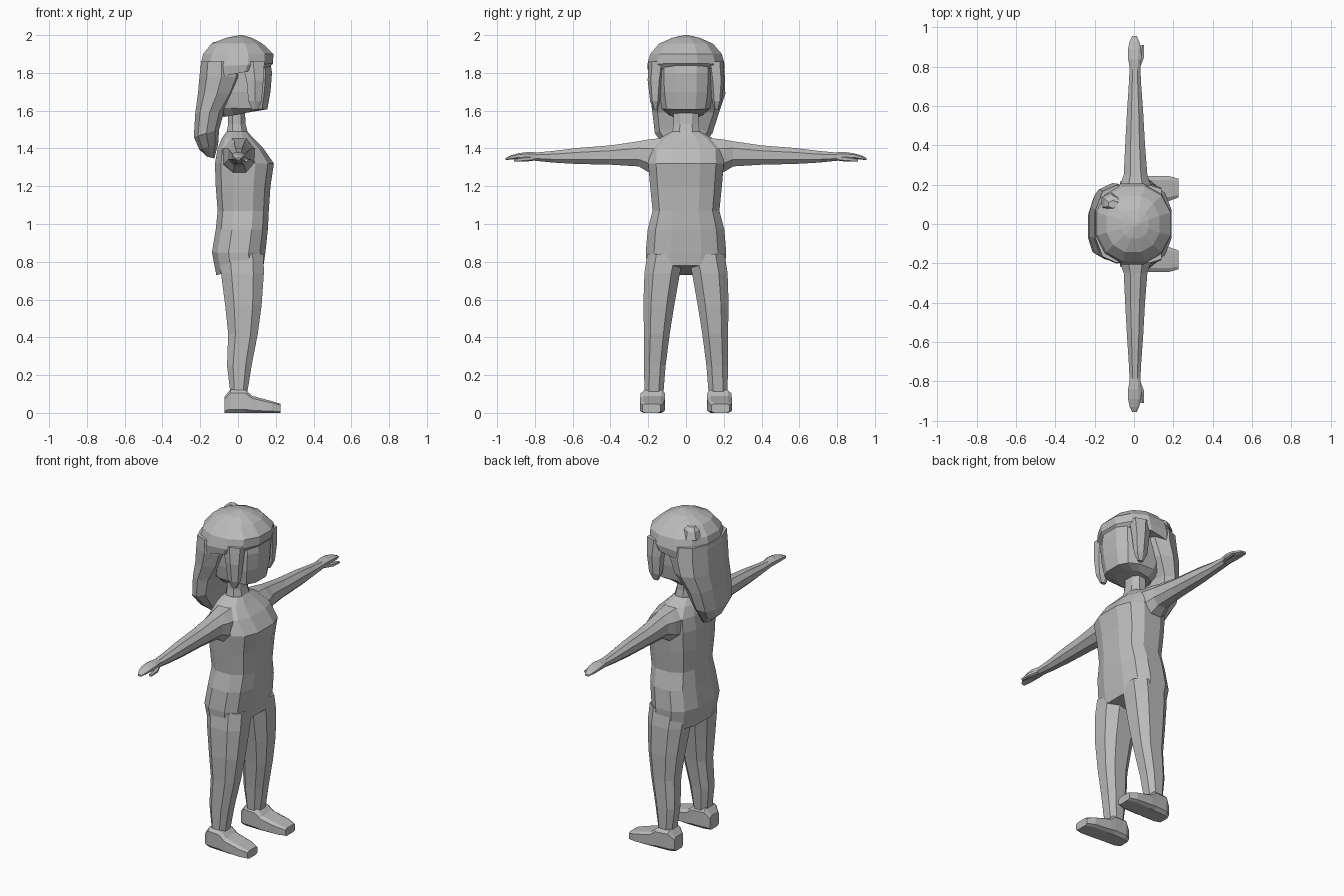
import bpy, bmesh, math
from mathutils import Vector

grey = bpy.data.materials.new("plain grey")
grey.diffuse_color = (0.5, 0.5, 0.5, 1)

# axis order: sections are (t, a0, a1, b0, b1); t runs along the axis
ORDER = {"z": lambda t, a, b: (a, b, t),   # a = x, b = y
         "y": lambda t, a, b: (a, t, b),   # a = x, b = z
         "x": lambda t, a, b: (t, a, b)}   # a = y, b = z


def section(n, power):
    """Unit superellipse outline with a flat side on each axis."""
    pts = []
    for i in range(n):
        ang = 2 * math.pi * (i + 0.5) / n
        c, s = math.cos(ang), math.sin(ang)
        pts.append((math.copysign(abs(c) ** (2 / power), c),
                    math.copysign(abs(s) ** (2 / power), s)))
    mu = max(p[0] for p in pts)
    mv = max(p[1] for p in pts)
    return [(u / mu, v / mv) for u, v in pts]


def loft(name, rings, axis="z", n=12, power=2.4, tilt=None, flip=False):
    """Skin a row of sections; tilt[i] leans section i along a."""
    bm = bmesh.new()
    shape = section(n, power)
    loops = []
    for i, (t, a0, a1, b0, b1) in enumerate(rings):
        lean = (tilt or {}).get(i, 0)
        loop = []
        for u, v in shape:
            a = (a0 + a1) / 2 + u * (a1 - a0) / 2
            b = (b0 + b1) / 2 + v * (b1 - b0) / 2
            p = Vector(ORDER[axis](t + u * lean, a, b))
            if flip:
                p.y = -p.y
            loop.append(bm.verts.new(p))
        loops.append(loop)
    for lo, hi in zip(loops, loops[1:]):
        for i in range(n):
            j = (i + 1) % n
            bm.faces.new((lo[i], lo[j], hi[j], hi[i]))
    bm.faces.new(loops[0])
    bm.faces.new(loops[-1])
    bmesh.ops.recalc_face_normals(bm, faces=bm.faces)
    mesh = bpy.data.meshes.new(name)
    bm.to_mesh(mesh)
    bm.free()
    mesh.materials.append(grey)
    obj = bpy.data.objects.new(name, mesh)
    bpy.context.collection.objects.link(obj)
    return obj


def pair(name, rings, **kw):
    loft("left_" + name, rings, **kw)
    loft("right_" + name, rings, flip=True, **kw)


# Torso, hips to collar
loft("torso", [
    (0.755, -0.115, 0.135, -0.205, 0.205),
    (0.85, -0.138, 0.145, -0.213, 0.213),
    (0.97, -0.118, 0.158, -0.203, 0.203),
    (1.07, -0.108, 0.163, -0.177, 0.177),
    (1.20, -0.118, 0.172, -0.190, 0.190),
    (1.32, -0.122, 0.190, -0.200, 0.200),
    (1.40, -0.108, 0.135, -0.195, 0.195),
    (1.455, -0.085, 0.080, -0.140, 0.140),
    (1.49, -0.060, 0.050, -0.075, 0.075),
], power=2.7, tilt={0: 0.025})

# Neck
loft("neck", [
    (1.47, -0.062, 0.055, -0.075, 0.075),
    (1.53, -0.052, 0.040, -0.066, 0.066),
    (1.62, -0.052, 0.036, -0.066, 0.066),
], n=8)

# Legs
pair("leg", [
    (0.84, -0.10, 0.135, 0.01, 0.205),
    (0.74, -0.090, 0.137, 0.032, 0.220),
    (0.57, -0.068, 0.125, 0.062, 0.226),
    (0.42, -0.052, 0.105, 0.086, 0.222),
    (0.25, -0.058, 0.072, 0.108, 0.222),
    (0.10, -0.040, 0.048, 0.120, 0.220),
], n=8, power=2.6)

# Feet, heel to toe
pair("foot", [
    (-0.072, 0.130, 0.215, 0.0, 0.085),
    (-0.040, 0.113, 0.235, 0.0, 0.125),
    (0.040, 0.110, 0.240, 0.0, 0.122),
    (0.075, 0.110, 0.243, 0.0, 0.090),
    (0.180, 0.118, 0.243, 0.0, 0.062),
    (0.226, 0.135, 0.230, 0.0, 0.048),
], axis="x", n=8, power=5)

# Arms, shoulder to wrist
pair("arm", [
    (0.13, -0.085, 0.095, 1.250, 1.455),
    (0.20, -0.070, 0.085, 1.275, 1.447),
    (0.25, -0.052, 0.068, 1.305, 1.438),
    (0.40, -0.045, 0.056, 1.314, 1.416),
    (0.58, -0.035, 0.046, 1.318, 1.402),
    (0.70, -0.027, 0.037, 1.325, 1.387),
    (0.80, -0.022, 0.032, 1.335, 1.378),
], axis="y", n=8, power=2.2)

# Hands and thumbs
pair("hand", [
    (0.78, -0.020, 0.030, 1.337, 1.379),
    (0.84, -0.030, 0.038, 1.342, 1.381),
    (0.89, -0.030, 0.036, 1.345, 1.374),
    (0.93, -0.022, 0.026, 1.341, 1.362),
    (0.955, -0.010, 0.014, 1.338, 1.350),
], axis="y", n=8, power=2.6)
pair("thumb", [
    (0.80, 0.012, 0.032, 1.336, 1.362),
    (0.85, 0.026, 0.052, 1.330, 1.356),
    (0.91, 0.034, 0.052, 1.330, 1.345),
], axis="y", n=6)

# Head
loft("head", [
    (1.582, -0.075, 0.090, -0.090, 0.090),
    (1.612, -0.120, 0.155, -0.128, 0.128),
    (1.70, -0.150, 0.172, -0.143, 0.143),
    (1.80, -0.160, 0.180, -0.146, 0.146),
    (1.90, -0.140, 0.165, -0.140, 0.140),
], power=2.8, tilt={0: 0.015, 1: -0.005})

# Hair cap with fringe
loft("hair_cap", [
    (1.795, -0.195, 0.165, -0.198, 0.198),
    (1.84, -0.200, 0.186, -0.205, 0.205),
    (1.90, -0.185, 0.187, -0.190, 0.190),
    (1.955, -0.140, 0.130, -0.142, 0.142),
    (1.985, -0.065, 0.075, -0.075, 0.075),
    (2.0, 0.010, 0.025, -0.01, 0.01),
], power=2.2, tilt={0: 0.035, 1: 0.01})

# Long hair hanging at the back
loft("back_hair", [
    (1.352, -0.165, -0.125, -0.045, 0.030),
    (1.41, -0.205, -0.105, -0.110, 0.080),
    (1.48, -0.234, -0.100, -0.165, 0.140),
    (1.59, -0.226, -0.075, -0.178, 0.175),
    (1.69, -0.212, -0.010, -0.190, 0.208),
    (1.78, -0.204, 0.030, -0.202, 0.206),
    (1.86, -0.195, 0.020, -0.198, 0.198),
], n=10, power=2.4, tilt={0: -0.005, 1: 0.015, 2: 0.02})

# Side locks framing the face
pair("side_lock", [
    (1.605, 0.075, 0.105, 0.150, 0.172),
    (1.65, 0.055, 0.125, 0.138, 0.190),
    (1.76, 0.045, 0.135, 0.125, 0.203),
    (1.86, 0.020, 0.140, 0.110, 0.198),
], n=6)

# Small hair tuft on the crown
loft("hair_tuft", [
    (1.90, -0.165, -0.065, 0.060, 0.160),
    (1.945, -0.150, -0.070, 0.070, 0.145),
    (1.963, -0.130, -0.085, 0.080, 0.120),
], n=6)
